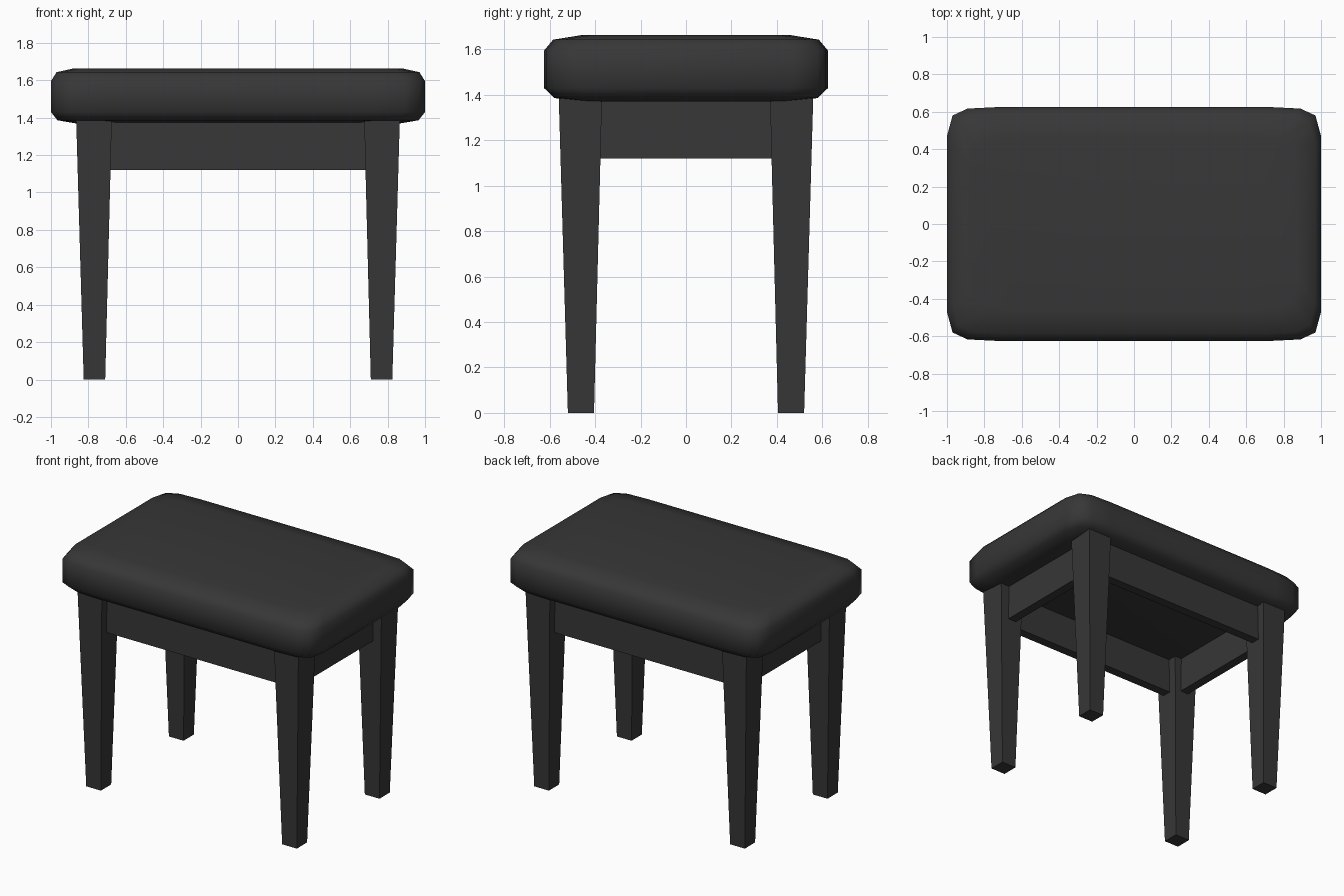
import bpy, bmesh

if "Cube" in bpy.data.objects:
    bpy.data.objects.remove(bpy.data.objects["Cube"])

mat = bpy.data.materials.new("charcoal black")
mat.diffuse_color = (0.038, 0.038, 0.038, 1)
mat.use_nodes = True
mat.node_tree.nodes["Principled BSDF"].inputs["Base Color"].default_value = mat.diffuse_color


def make(name, rings):
    """Skin a stack of closed rings and cap both ends."""
    bm = bmesh.new()
    loops = [[bm.verts.new(p) for p in r] for r in rings]
    n = len(rings[0])
    for a, b in zip(loops, loops[1:]):
        for i in range(n):
            j = (i + 1) % n
            bm.faces.new((a[i], a[j], b[j], b[i]))
    bm.faces.new(loops[0])
    bm.faces.new(loops[-1])
    bmesh.ops.recalc_face_normals(bm, faces=bm.faces)
    me = bpy.data.meshes.new(name)
    bm.to_mesh(me)
    bm.free()
    me.materials.append(mat)
    ob = bpy.data.objects.new(name, me)
    bpy.context.collection.objects.link(ob)
    return ob


def rect(x0, x1, y0, y1, z):
    return [(x0, y0, z), (x1, y0, z), (x1, y1, z), (x0, y1, z)]


def cushion_ring(hx, hy, z):
    """Rectangle outline with faceted round corners."""
    q = [(hx, hy - .155), (hx - .03, hy - .045), (hx - .11, hy - .008), (hx - .27, hy)]
    pts = q + [(-x, y) for x, y in reversed(q)]
    pts += [(-x, -y) for x, y in q] + [(x, -y) for x, y in reversed(q)]
    return [(x, y, z) for x, y in pts]


# Padded seat
seat = make("seat", [cushion_ring(*r) for r in (
    (.87, .46, 1.37), (.965, .58, 1.386), (1, .625, 1.43),
    (1, .625, 1.595), (.97, .585, 1.643), (.88, .46, 1.663))])
bpy.context.view_layer.objects.active = seat
seat.select_set(True)
bpy.ops.object.shade_smooth_by_angle(angle=1.2)
seat.select_set(False)

# Tapered legs
for sx, side in ((-1, "left"), (1, "right")):
    for sy, end in ((-1, "front"), (1, "back")):
        make(f"{end}_{side}_leg", [
            rect(sx * .71, sx * .825, sy * .405, sy * .52, 0),
            rect(sx * .675, sx * .865, sy * .37, sy * .56, 1.385)])

# Apron rails between the legs
for s, n in ((-1, "front"), (1, "back")):
    make(n + "_rail", [rect(-.69, .69, s * .435, s * .50, z) for z in (1.12, 1.38)])
for s, n in ((-1, "left"), (1, "right")):
    make(n + "_rail", [rect(s * .73, s * .795, -.385, .385, z) for z in (1.12, 1.38)])
